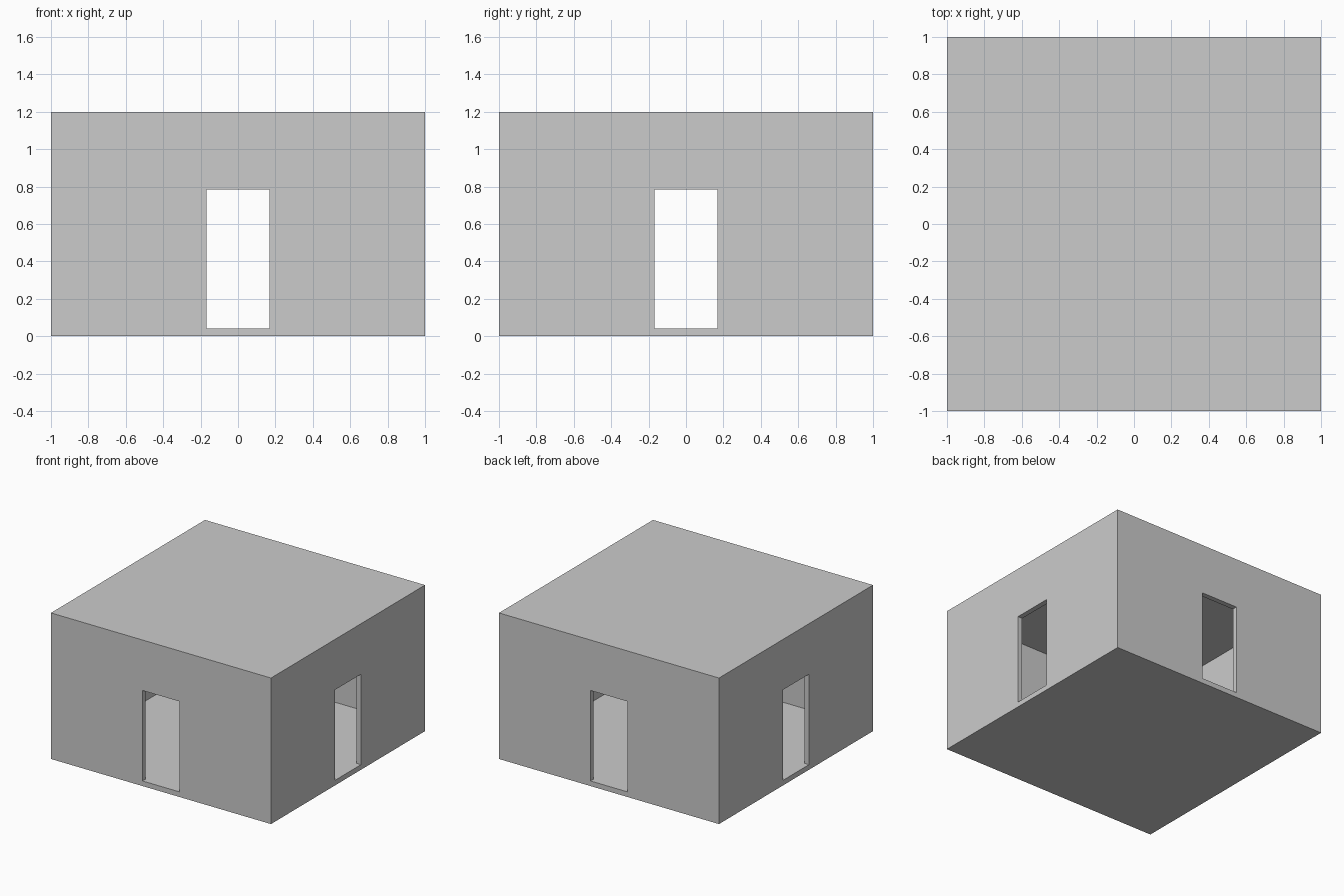
import bpy

if "Cube" in bpy.data.objects:
    bpy.data.objects.remove(bpy.data.objects["Cube"])

W, H, T = 2.0, 1.2, 0.042          # footprint, height, shell thickness
DOOR_W, DOOR_TOP = 0.336, 0.785    # door opening


def box(name, size, centre):
    bpy.ops.mesh.primitive_cube_add(size=1, location=centre)
    ob = bpy.context.object
    ob.name = name
    ob.scale = size
    bpy.ops.object.transform_apply(location=True, rotation=False, scale=True)
    return ob


# Solid block that becomes the hollow room
room = box("room_shell", (W, W, H), (0, 0, H / 2))

# Cutters: inner hollow, then one through-opening per axis (doors on all four walls)
door_h = DOOR_TOP - T
door_z = T + door_h / 2
cutters = [
    box("hollow_cutter", (W - 2 * T, W - 2 * T, H - 2 * T), (0, 0, H / 2)),
    box("door_cutter_y", (DOOR_W, W + 1, door_h), (0, 0, door_z)),
    box("door_cutter_x", (W + 1, DOOR_W, door_h), (0, 0, door_z)),
]

bpy.context.view_layer.objects.active = room
for cutter in cutters:
    mod = room.modifiers.new(cutter.name, 'BOOLEAN')
    mod.operation = 'DIFFERENCE'
    mod.solver = 'EXACT'
    mod.object = cutter
    bpy.ops.object.modifier_apply(modifier=mod.name)
    bpy.data.objects.remove(cutter, do_unlink=True)
